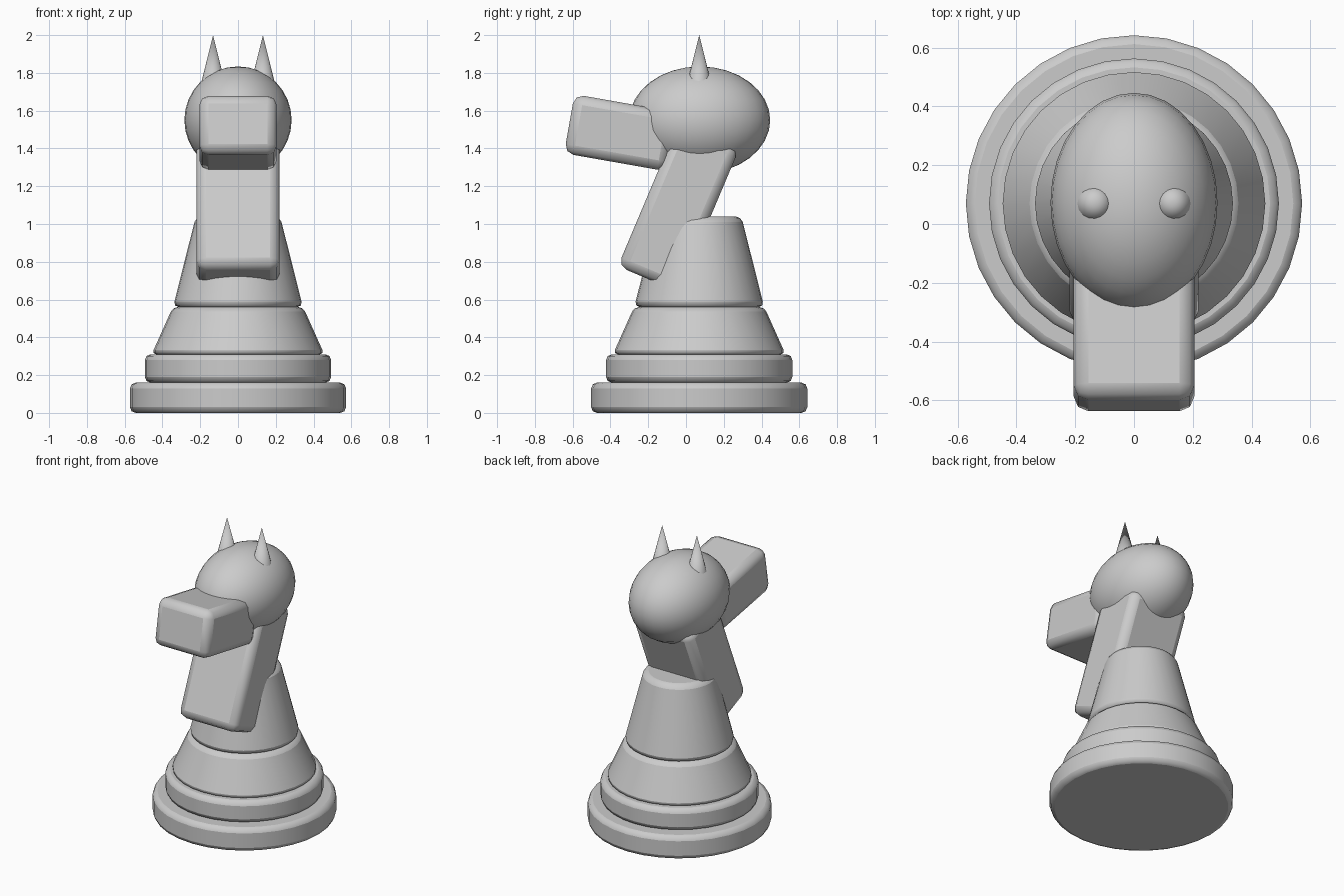
import bpy, math

if "Cube" in bpy.data.objects:
    bpy.data.objects.remove(bpy.data.objects["Cube"])

CY = 0.07  # axis of the turned base


def finish(ob, name, bevel=0.0):
    ob.name = name
    bpy.ops.object.transform_apply(location=False, rotation=False, scale=True)
    if bevel:
        m = ob.modifiers.new("soft_edges", 'BEVEL')
        m.width, m.segments = bevel, 2
        m.limit_method, m.angle_limit = 'ANGLE', math.radians(40)
    bpy.ops.object.shade_smooth_by_angle(angle=math.radians(40))
    return ob


def tier(name, r1, r2, z1, z2, bevel=0.03, sides=32, x=0):
    bpy.ops.mesh.primitive_cone_add(vertices=sides, radius1=r1, radius2=r2, depth=z2 - z1,
                                    location=(x, CY, (z1 + z2) / 2))
    return finish(bpy.context.object, name, bevel)


def block(name, size, loc, tilt):
    bpy.ops.mesh.primitive_cube_add(size=1, location=loc, rotation=(math.radians(tilt), 0, 0))
    bpy.context.object.scale = size
    return finish(bpy.context.object, name, 0.05)


# Stepped base and body
tier("base_disc", 0.572, 0.572, 0.0, 0.16)
tier("base_ring", 0.493, 0.493, 0.16, 0.31)
tier("lower_body", 0.457, 0.345, 0.31, 0.56, 0.025)
tier("upper_body", 0.344, 0.223, 0.56, 1.04)

# Neck leaning back, snout tipped upward
block("neck", (0.44, 0.35, 0.82), (0, -0.04, 1.086), -22.9)
block("snout", (0.41, 0.55, 0.317), (0, -0.347, 1.483), -10)

# Head
bpy.ops.mesh.primitive_uv_sphere_add(segments=32, ring_count=16, radius=1, location=(0, CY + 0.003, 1.55))
bpy.context.object.scale = (0.284, 0.373, 0.284)
finish(bpy.context.object, "head")

# Ears
for side, x in (("left", 0.132), ("right", -0.132)):
    tier("ear_" + side, 0.07, 0, 1.72, 2.0, 0, 16, x)
